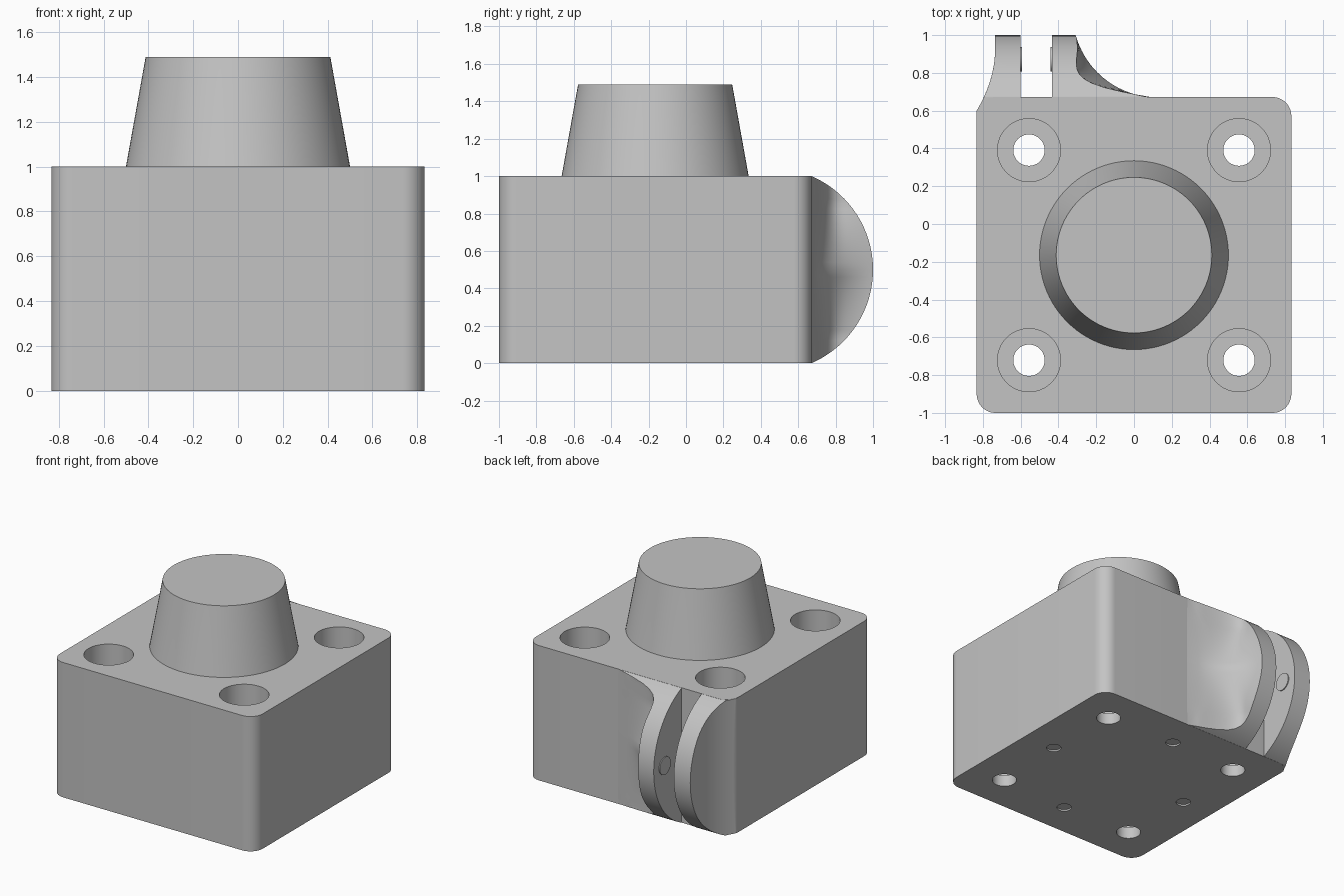
import bpy, bmesh, math

if "Cube" in bpy.data.objects:
    bpy.data.objects.remove(bpy.data.objects["Cube"])

grey = bpy.data.materials.new("mid_grey")
grey.diffuse_color = (0.55, 0.55, 0.55, 1)
grey.use_nodes = True
grey.node_tree.nodes["Principled BSDF"].inputs["Base Color"].default_value = grey.diffuse_color


def finish(name, bm, angle=30):
    bmesh.ops.recalc_face_normals(bm, faces=bm.faces)
    me = bpy.data.meshes.new(name)
    bm.to_mesh(me)
    bm.free()
    me.materials.append(grey)
    ob = bpy.data.objects.new(name, me)
    bpy.context.collection.objects.link(ob)
    smooth(ob, angle)
    return ob


def smooth(ob, angle=30):
    bpy.ops.object.select_all(action='DESELECT')
    ob.select_set(True)
    bpy.context.view_layer.objects.active = ob
    bpy.ops.object.shade_smooth_by_angle(angle=math.radians(angle))


def loft(name, rings, angle=30):
    """Skin a stack of closed rings and cap both ends."""
    bm = bmesh.new()
    rows = [[bm.verts.new(p) for p in ring] for ring in rings]
    n = len(rows[0])
    for a, b in zip(rows, rows[1:]):
        for i in range(n):
            j = (i + 1) % n
            bm.faces.new((a[i], a[j], b[j], b[i]))
    bm.faces.new(rows[0])
    bm.faces.new(rows[-1])
    return finish(name, bm, angle)


def circle(x, y, z, r, n=48):
    return [(x + r * math.cos(2 * math.pi * i / n),
             y + r * math.sin(2 * math.pi * i / n), z) for i in range(n)]


# main block with rounded upright corners
X0, Y0, Y1, R = 0.833, -1.0, 0.672, 0.1
outline = []
for k, (cx, cy) in enumerate([(X0 - R, Y1 - R), (R - X0, Y1 - R),
                              (R - X0, Y0 + R), (X0 - R, Y0 + R)]):
    for i in range(13):
        a = math.pi / 2 * (k + i / 12)
        outline.append((cx + R * math.cos(a), cy + R * math.sin(a)))
block = loft("main_block", [[(x, y, z) for x, y in outline] for z in (0, 1)])

# bolt holes with counterbores, and four shallow dimples underneath
CY = -0.165
cutters = []
for x in (-0.556, 0.556):
    for y in (CY - 0.556, CY + 0.556):
        steps = [(-0.1, 0.083), (0.085, 0.083), (0.085, 0.167), (1.1, 0.167)]
        cutters.append(loft("hole_cutter", [circle(x, y, z, r) for z, r in steps]))
for x, y in ((0.58, 0), (-0.58, 0), (0, 0.58), (0, -0.58)):
    cutters.append(loft("dimple_cutter",
                        [circle(x, CY + y, z, 0.05, 24) for z in (-0.1, 0.012)]))
for c in cutters:
    mod = block.modifiers.new("cut", 'BOOLEAN')
    mod.operation = 'DIFFERENCE'
    mod.solver = 'EXACT'
    mod.object = c
    bpy.ops.object.select_all(action='DESELECT')
    bpy.context.view_layer.objects.active = block
    block.select_set(True)
    bpy.ops.object.modifier_apply(modifier=mod.name)
for c in cutters:
    bpy.data.objects.remove(c)
smooth(block)

# tapered boss on top
loft("tapered_boss", [circle(0, CY, 0.99, 0.502, 96), circle(0, CY, 1.0, 0.5, 96),
                      circle(0, CY, 1.49, 0.412, 96)])


# hinge lugs: round rim seen from the side, curved flanks seen from above
def right_flank(y, t):
    mid = 0.125 - math.sqrt(max(0, 0.2025 - (1.12 - y) ** 2))
    rim = -0.305 + 0.43 * min(1, max(0, (0.87 - y) / 0.2)) ** 3.5
    w = min(1, t / 0.7)
    return mid + (min(rim, mid) - mid) * w


def left_flank(y, t):
    return -0.735 - 0.098 * max(0, (0.93 - y) / 0.33) ** 2


def lug(name, slot_x, flank, y_end, y_back):
    rings = []
    n, m = 40, 20
    for k in range(n + 1):
        h = -0.499 * math.cos(math.pi * k / n)
        top = max(0.673, 0.456 + math.sqrt(0.544 ** 2 - h * h))
        ring = [(slot_x, y_back), (slot_x, top)]
        for i in range(m + 1):
            y = top + (y_end - top) * i / m
            ring.append((flank(y, abs(h) / 0.5), y))
        ring.append((ring[-1][0], y_back))
        rings.append([(x, y, 0.5 + h) for x, y in ring])
    return loft(name, rings, 35)


lug("hinge_lug_right", -0.435, right_flank, 0.671, 0.65)
lug("hinge_lug_left", -0.6, left_flank, 0.6, 0.58)

# small pivot studs on both slot faces
for name, xa, xb in (("pivot_stud_left", -0.62, -0.593),
                     ("pivot_stud_right", -0.442, -0.415)):
    loft(name, [[(x, 0.873 + v, 0.5 + u) for u, v, _ in circle(0, 0, 0, 0.065, 32)]
                for x in (xa, xb)])
